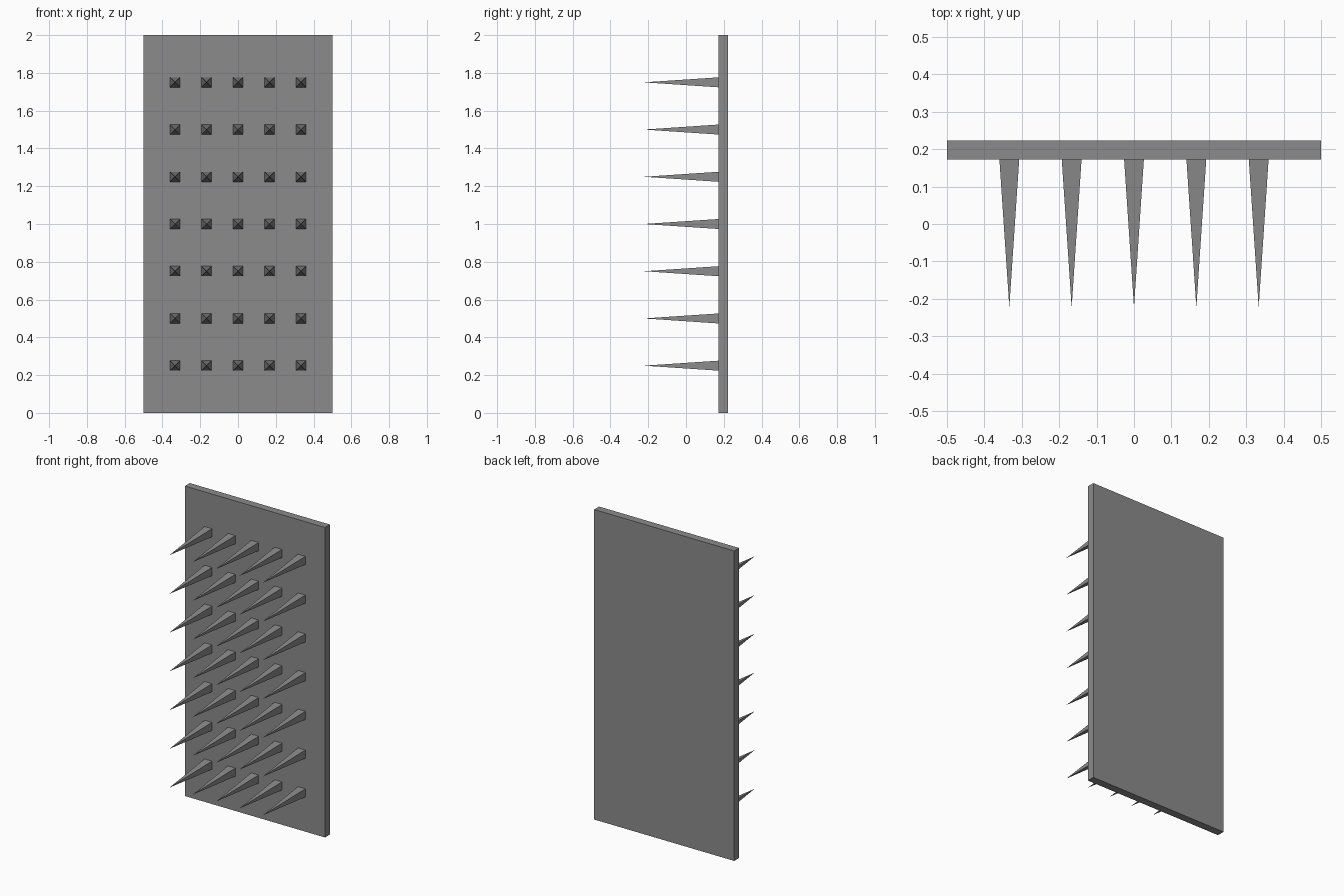
import bpy
import math

if "Cube" in bpy.data.objects:
    bpy.data.objects.remove(bpy.data.objects["Cube"], do_unlink=True)

grey = bpy.data.materials.new("grey_metal")
grey.use_nodes = True
colour = (0.26, 0.26, 0.26, 1)
grey.diffuse_color = colour
grey.node_tree.nodes["Principled BSDF"].inputs["Base Color"].default_value = colour

FRONT, BACK, TIP = 0.173, 0.223, -0.223
BASE_WIDTH = 0.053

# Upright backing panel
bpy.ops.mesh.primitive_cube_add(size=1, location=(0, (FRONT + BACK) / 2, 1))
panel = bpy.context.object
panel.name = "panel"
panel.scale = (1, BACK - FRONT, 2)
bpy.ops.object.transform_apply(location=False, rotation=False, scale=True)
panel.data.materials.append(grey)

# One square spike pointing forward, with its flat sides facing up and sideways
bpy.ops.mesh.primitive_cone_add(vertices=4, radius1=BASE_WIDTH / math.sqrt(2),
                                radius2=0, depth=FRONT - TIP,
                                rotation=(0, 0, math.pi / 4))
spike = bpy.context.object
bpy.ops.object.transform_apply(location=False, rotation=True, scale=False)
spike.rotation_euler = (math.pi / 2, 0, 0)
bpy.ops.object.transform_apply(location=False, rotation=True, scale=False)
spike_mesh = spike.data
spike_mesh.name = "spike"
spike_mesh.materials.append(grey)
bpy.data.objects.remove(spike)

# Grid of spikes sharing the same mesh
for row in range(1, 8):
    for column in range(1, 6):
        spike = bpy.data.objects.new(f"spike_row{row}_column{column}", spike_mesh)
        spike.location = (column / 6 - 0.5, (FRONT + TIP) / 2, row / 4)
        bpy.context.collection.objects.link(spike)
